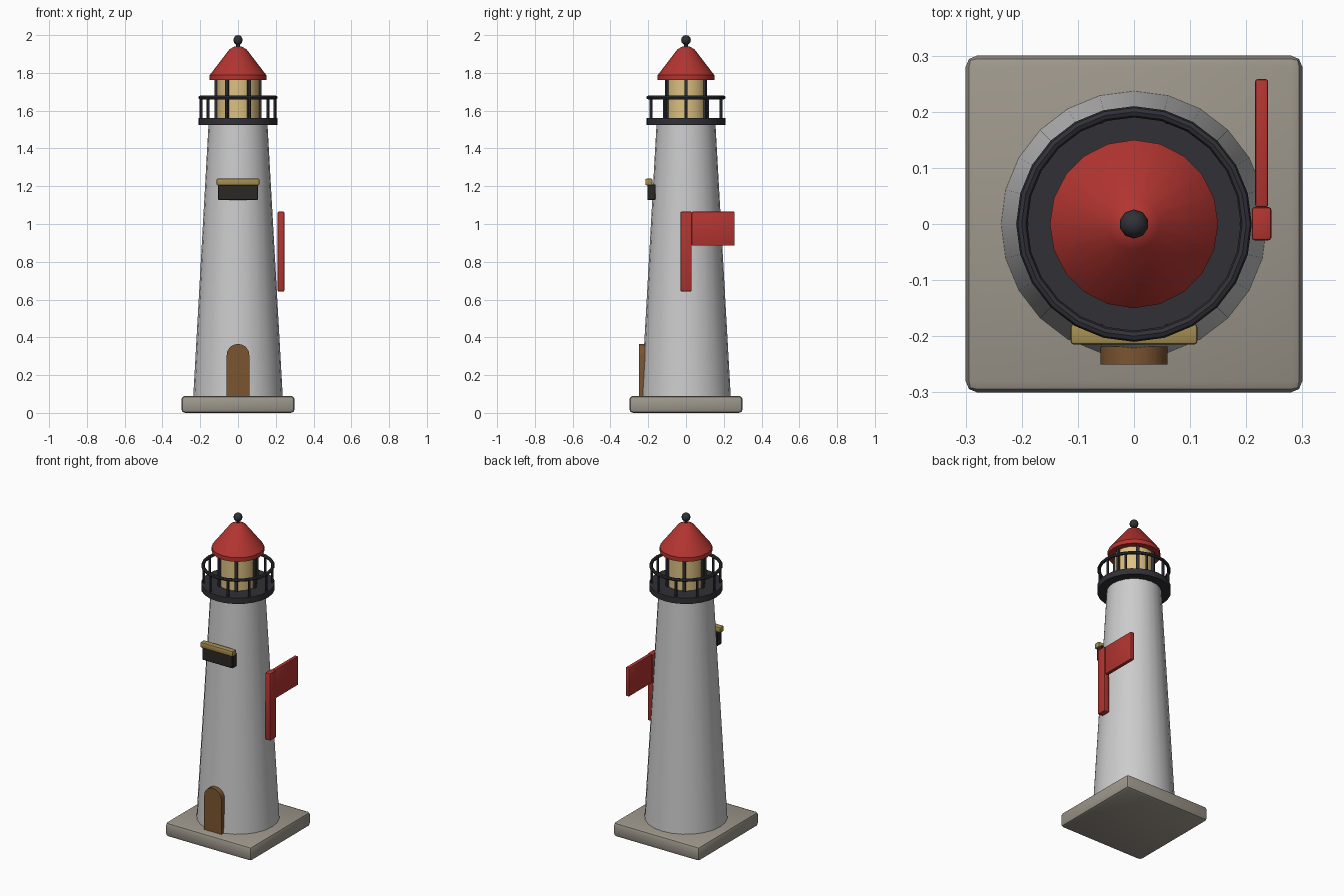
import bpy, bmesh
from math import cos, sin, pi, radians, tau

if "Cube" in bpy.data.objects:
    bpy.data.objects.remove(bpy.data.objects["Cube"])


def mat(name, rgb):
    m = bpy.data.materials.new(name)
    m.diffuse_color = (*rgb, 1)
    m.use_nodes = True
    m.node_tree.nodes["Principled BSDF"].inputs["Base Color"].default_value = m.diffuse_color
    return m


WHITE = mat("white_paint", (0.8, 0.8, 0.8))
STONE = mat("stone", (0.34, 0.31, 0.26))
RED = mat("red_paint", (0.45, 0.035, 0.03))
IRON = mat("dark_iron", (0.03, 0.03, 0.037))
GLASS = mat("lamp_glass", (0.72, 0.53, 0.22))
WOOD = mat("wood", (0.2, 0.09, 0.03))
BRASS = mat("brass", (0.38, 0.27, 0.08))
BLACK = mat("black_board", (0.025, 0.02, 0.018))


def finish(name, bm, material, smooth=True):
    bmesh.ops.recalc_face_normals(bm, faces=bm.faces)
    me = bpy.data.meshes.new(name)
    bm.to_mesh(me)
    bm.free()
    ob = bpy.data.objects.new(name, me)
    bpy.context.collection.objects.link(ob)
    me.materials.append(material)
    if smooth:
        bpy.ops.object.select_all(action='DESELECT')
        ob.select_set(True)
        bpy.context.view_layer.objects.active = ob
        bpy.ops.object.shade_smooth_by_angle(angle=radians(35))
    return ob


def box(name, lo, hi, material, bevel=0.0, segments=2):
    bm = bmesh.new()
    bmesh.ops.create_cube(bm, size=1)
    for v in bm.verts:
        v.co = [(a + b) / 2 + c * (b - a) for a, b, c in zip(lo, hi, v.co)]
    if bevel:
        bmesh.ops.bevel(bm, geom=bm.edges[:], offset=bevel, segments=segments,
                        profile=0.5, affect='EDGES')
    return finish(name, bm, material)


def lathe(name, profile, sides, material, closed=False, at=(0, 0)):
    """Revolve (radius, z) points; open profiles get flat caps."""
    bm = bmesh.new()
    rings = [[bm.verts.new((at[0] + r * cos(tau * i / sides),
                            at[1] + r * sin(tau * i / sides), z))
              for i in range(sides)] for r, z in profile]
    pairs = list(zip(rings, rings[1:]))
    if closed:
        pairs.append((rings[-1], rings[0]))
    else:
        bm.faces.new(rings[0])
        bm.faces.new(rings[-1])
    for a, b in pairs:
        for i in range(sides):
            j = (i + 1) % sides
            bm.faces.new((a[i], a[j], b[j], b[i]))
    return finish(name, bm, material)


# plinth and tapered tower
box("plinth", (-0.3, -0.3, 0), (0.3, 0.3, 0.09), STONE, 0.02)
lathe("tower", [(0.237, 0.085), (0.156, 1.53)], 24, WHITE)

# gallery deck, railing ring and balusters
lathe("gallery_deck", [(0.21, 1.525), (0.21, 1.562)], 24, IRON)
ring = [(0.2 + 0.01 * cos(tau * k / 8), 1.67 + 0.01 * sin(tau * k / 8)) for k in range(8)]
lathe("gallery_rail", ring, 24, IRON, closed=True)
for i in range(10):
    a = tau * i / 10
    lathe(f"baluster_{i}", [(0.008, 1.555), (0.008, 1.67)], 6, IRON,
          at=(0.195 * cos(a), 0.195 * sin(a)))

# lantern glass and mullions
lathe("lantern_glass", [(0.112, 1.555), (0.112, 1.77)], 20, GLASS)
for i in range(6):
    a = tau * i / 6
    ob = box(f"mullion_{i}", (-0.009, -0.009, 1.555), (0.009, 0.009, 1.77), IRON)
    ob.location = (0.115 * cos(a), 0.115 * sin(a), 0)
    ob.rotation_euler.z = a

# roof and finial
lathe("roof", [(0.15, 1.762), (0.15, 1.788), (0.045, 1.925), (0.018, 1.94)], 20, RED)
lathe("finial_stem", [(0.01, 1.93), (0.01, 1.97)], 8, IRON)
bm = bmesh.new()
bmesh.ops.create_uvsphere(bm, u_segments=10, v_segments=6, radius=0.026)
bmesh.ops.translate(bm, verts=bm.verts, vec=(0, 0, 1.974))
finish("finial", bm, IRON)

# arched door
bm = bmesh.new()
pts = [(-0.06, 0.088), (0.06, 0.088)]
pts += [(0.06 * cos(pi * k / 10), 0.305 + 0.06 * sin(pi * k / 10)) for k in range(11)]
face = bm.faces.new([bm.verts.new((x, -0.25, z)) for x, z in pts])
ext = bmesh.ops.extrude_face_region(bm, geom=[face], use_keep_orig=True)
bmesh.ops.translate(bm, vec=(0, 0.032, 0),
                    verts=[g for g in ext["geom"] if isinstance(g, bmesh.types.BMVert)])
finish("door", bm, WOOD)

# front window slot with brass ledge above
box("window_board", (-0.105, -0.205, 1.127), (0.105, -0.162, 1.21), BLACK, 0.003, 1)
box("window_ledge", (-0.113, -0.215, 1.205), (0.113, -0.178, 1.24), BRASS, 0.006)

# side signal: upright and flag
box("signal_post", (0.21, -0.029, 0.643), (0.245, 0.03, 1.065), RED, 0.005)
box("signal_flag", (0.216, 0.03, 0.885), (0.239, 0.258, 1.065), RED, 0.004)
